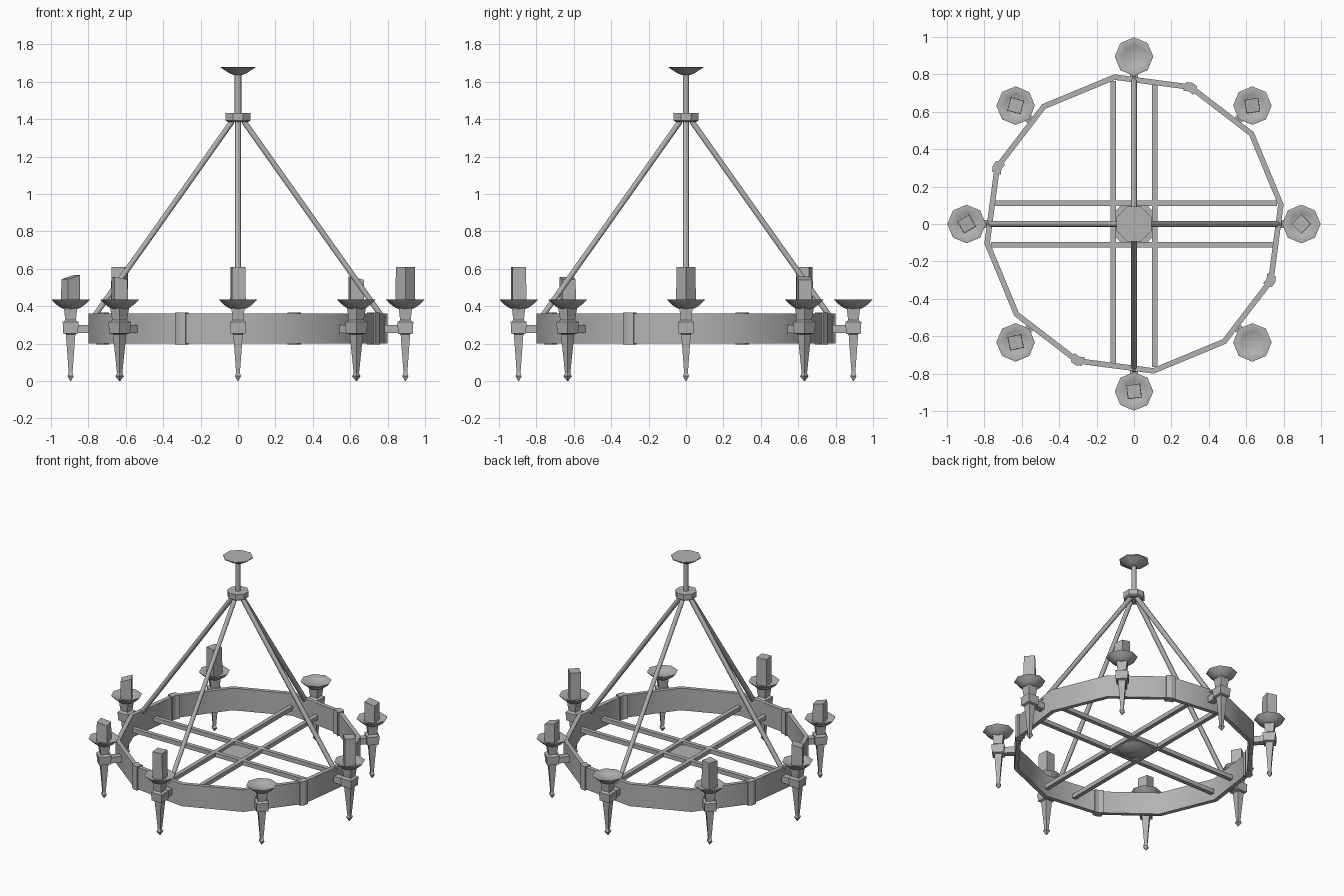
import bpy, bmesh
from math import sin, cos, pi, radians
from mathutils import Vector, Matrix

cube = bpy.data.objects.get("Cube")
if cube:
    bpy.data.objects.remove(cube, do_unlink=True)

iron = bpy.data.materials.new("grey_iron")
iron.use_nodes = True
iron.diffuse_color = (0.45, 0.45, 0.45, 1)
iron.node_tree.nodes["Principled BSDF"].inputs["Base Color"].default_value = (0.45, 0.45, 0.45, 1)


def finish(name, bm, matrix=None, smooth=0):
    bmesh.ops.recalc_face_normals(bm, faces=bm.faces)
    mesh = bpy.data.meshes.new(name)
    bm.to_mesh(mesh)
    bm.free()
    mesh.materials.append(iron)
    obj = bpy.data.objects.new(name, mesh)
    bpy.context.collection.objects.link(obj)
    if matrix:
        obj.matrix_world = matrix
    if smooth:
        bpy.ops.object.select_all(action='DESELECT')
        obj.select_set(True)
        bpy.context.view_layer.objects.active = obj
        bpy.ops.object.shade_smooth_by_angle(angle=radians(smooth))
    return obj


def lathe(name, profile, sides, turn=0, matrix=None, smooth=0):
    """Stack polygon rings of (radius, height) and cap both ends."""
    bm = bmesh.new()
    rings = [[bm.verts.new((r * cos(turn + 2 * pi * i / sides), r * sin(turn + 2 * pi * i / sides), z))
              for i in range(sides)] for r, z in profile]
    for a, b in zip(rings, rings[1:]):
        for i in range(sides):
            j = (i + 1) % sides
            bm.faces.new((a[i], a[j], b[j], b[i]))
    bm.faces.new(rings[0])
    bm.faces.new(rings[-1])
    return finish(name, bm, matrix, smooth)


def box(name, centre, size, matrix=None):
    bm = bmesh.new()
    bmesh.ops.create_cube(bm, size=1)
    bmesh.ops.transform(bm, matrix=Matrix.Translation(centre) @ Matrix.Diagonal((*size, 1)), verts=bm.verts)
    return finish(name, bm, matrix)


def rod(name, start, end, radius, sides=6):
    a, b = Vector(start), Vector(end)
    m = Matrix.Translation(a) @ (b - a).to_track_quat('Z', 'Y').to_matrix().to_4x4()
    return lathe(name, [(radius, 0), (radius, (b - a).length)], sides, 0, m, 65)


def band(name, outer, inner, low, high, closed, smooth=0):
    """Upright band with a rectangular section between two plan paths."""
    bm = bmesh.new()
    loops = [[bm.verts.new((p.x, p.y, z)) for p, z in ((o, low), (o, high), (i, high), (i, low))]
             for o, i in zip(outer, inner)]
    pairs = list(zip(loops, loops[1:]))
    if closed:
        pairs.append((loops[-1], loops[0]))
    else:
        bm.faces.new(loops[0])
        bm.faces.new(loops[-1])
    for a, b in pairs:
        for k in range(4):
            n = (k + 1) % 4
            bm.faces.new((a[k], b[k], b[n], a[n]))
    return finish(name, bm, None, smooth)


def corner(k, r):
    a = radians(7.5 + 30 * k)
    return Vector((r * cos(a), r * sin(a)))


# Twelve-sided hoop
band("hoop", [corner(k, 0.807) for k in range(12)], [corner(k, 0.777) for k in range(12)],
     0.2, 0.36, True, 35)

# Bent straps over every third corner
for n, k in enumerate((2, 5, 8, 11)):
    paths = []
    for r in (0.817, 0.767):
        c = corner(k, r)
        paths.append([c.lerp(corner(k - 1, r), 0.075), c, c.lerp(corner(k + 1, r), 0.075)])
    band(f"hoop_strap_{n}", *paths, 0.194, 0.366, False)

# Cross bars and the boss under their crossing
for side in (-1, 1):
    box("cross_bar_x", (0, side * 0.11, 0.26), (1.53, 0.03, 0.03))
    box("cross_bar_y", (side * 0.11, 0, 0.26), (0.03, 1.53, 0.03))
lathe("centre_boss", [(0.02, 0.213), (0.06, 0.22), (0.1, 0.237), (0.13, 0.255)], 8, pi / 8, None, 50)

# Hanging rods, hub, stem and ceiling plate
for x, y in ((1, 0), (0, 1), (-1, 0), (0, -1)):
    rod("hanging_rod", (x * 0.03, y * 0.03, 1.39), (x * 0.78, y * 0.78, 0.33), 0.017)
lathe("hub", [(0.06, 1.385), (0.072, 1.393), (0.072, 1.432)], 8, pi / 8)
rod("stem", (0, 0, 1.42), (0, 0, 1.65), 0.018)
lathe("ceiling_plate", [(0.02, 1.635), (0.045, 1.643), (0.07, 1.658), (0.1, 1.675), (0.1, 1.68)],
      8, pi / 8, None, 50)

# Candle per sconce: height, slope of the top, twist in degrees (None is empty)
candles = [(0.61, 0, 45), (0.55, -0.25, 8), None, (0.61, 0, -15),
           (0.555, 0.3, 30), (0.55, -0.2, 12), (0.61, 0, 7), None]

# Eight sconces round the hoop
for k, candle in enumerate(candles):
    angle = k * pi / 4
    here = Matrix.Rotation(angle, 4, 'Z') @ Matrix.Translation((0.895, 0, 0))
    box("sconce_arm", (-0.075, 0, 0.278), (0.1, 0.045, 0.045), here)
    lathe("sconce_body", [(0.014, 0.04), (0.036, 0.25), (0.056, 0.255), (0.06, 0.315),
                          (0.04, 0.325), (0.052, 0.4)], 4, pi / 4, here)
    lathe("sconce_finial", [(0.003, 0), (0.023, 0.026), (0.011, 0.05)], 4, pi / 4, here)
    lathe("drip_dish", [(0.035, 0.385), (0.055, 0.393), (0.078, 0.41), (0.103, 0.435),
                        (0.097, 0.437), (0.06, 0.42), (0.02, 0.412)], 8, 0, here, 50)
    if candle:
        top, slope, twist = candle
        place = Matrix.Translation(here.translation) @ Matrix.Rotation(radians(twist), 4, 'Z')
        stick = lathe("candle", [(0.053, 0.405), (0.051, top)], 4, pi / 4, place)
        for v in stick.data.vertices:
            if v.co.z > 0.5:
                v.co.z += slope * v.co.x
